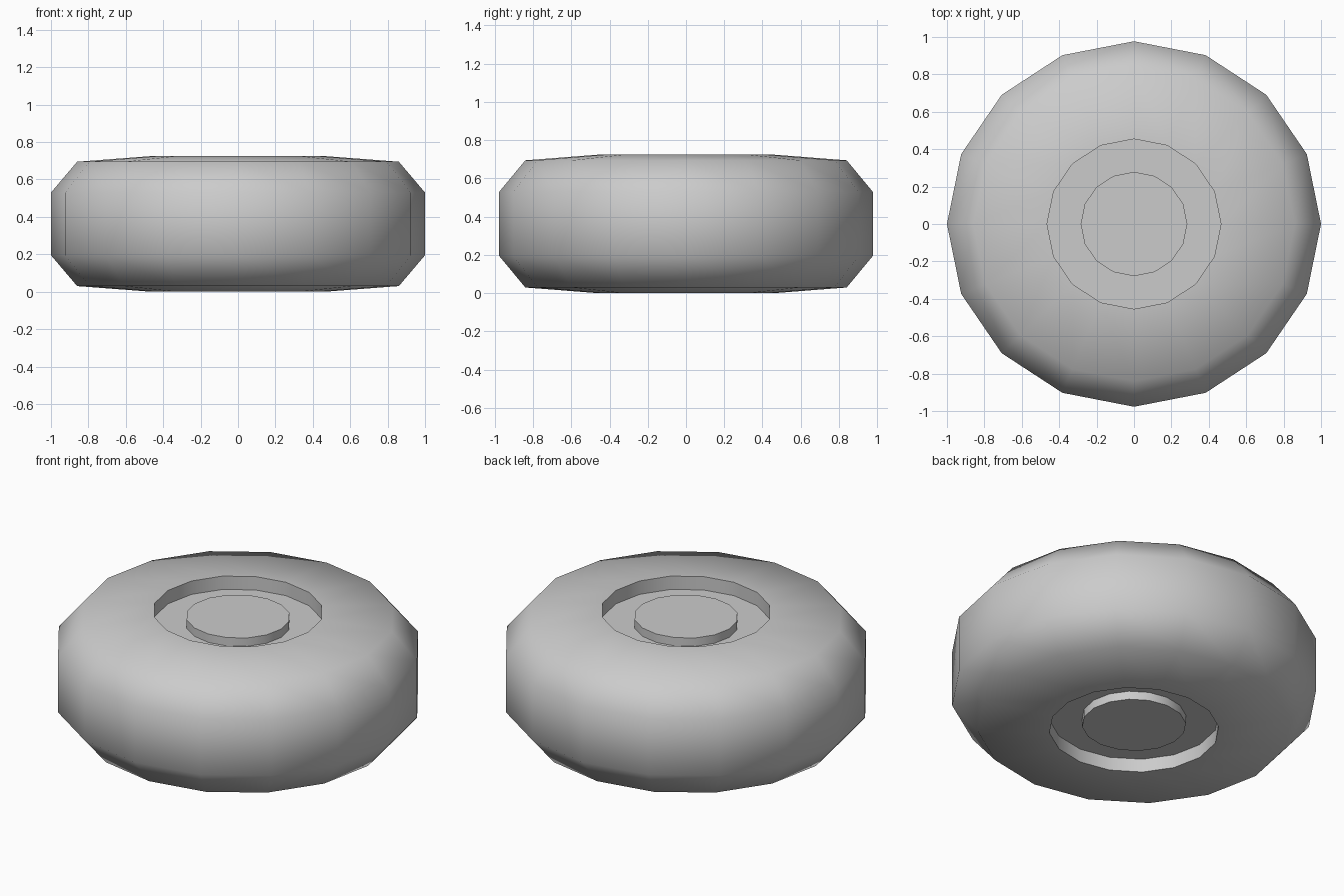
import bpy, bmesh, math

if "Cube" in bpy.data.objects:
    bpy.data.objects.remove(bpy.data.objects["Cube"])

SIDES = 16
Y_SCALE = 0.977      # the wheel is very slightly oval
MID = 0.3625         # half of the height


def lathe(name, upper):
    """Spin an upper half profile (radius, z), mirrored about mid height."""
    profile = upper + [(r, 2 * MID - z) for r, z in reversed(upper)]
    bm = bmesh.new()
    rings = []
    for r, z in profile:
        rings.append([bm.verts.new((r * math.cos(i * math.tau / SIDES),
                                    r * math.sin(i * math.tau / SIDES) * Y_SCALE, z))
                      for i in range(SIDES)])
    return bm, rings


def finish(name, bm, rings, cap):
    for a, b in zip(rings, rings[1:]):
        for i in range(SIDES):
            j = (i + 1) % SIDES
            bm.faces.new((a[i], b[i], b[j], a[j]))
    if cap:
        bm.faces.new(rings[0])
        bm.faces.new(rings[-1])
    bmesh.ops.recalc_face_normals(bm, faces=bm.faces)
    mesh = bpy.data.meshes.new(name)
    bm.to_mesh(mesh)
    bm.free()
    obj = bpy.data.objects.new(name, mesh)
    bpy.context.collection.objects.link(obj)
    bpy.ops.object.select_all(action='DESELECT')
    obj.select_set(True)
    bpy.context.view_layer.objects.active = obj
    bpy.ops.object.shade_smooth_by_angle(angle=math.radians(60))
    return obj


# Tyre: bevelled tread, sloping sidewalls, recessed centre on both sides with a closed inner wall
bm, rings = lathe("tyre", [(0.465, 0.645), (0.465, 0.725), (0.86, 0.695), (1.0, 0.53)])
finish("tyre", bm, rings, False)

# Hub: recess floor with a raised disc on both sides
bm, rings = lathe("hub", [(0.285, 0.695), (0.285, 0.645), (0.465, 0.645)])
# the outer edge meets the tyre wall, so only the two floors and discs are kept
finish("hub", bm, rings, True)
hub = bpy.data.objects["hub"]
bm = bmesh.new()
bm.from_mesh(hub.data)
hidden = [f for f in bm.faces if f.normal.z ** 2 < 0.1 and abs(f.calc_center_median().z - MID) < 0.01]
bmesh.ops.delete(bm, geom=hidden, context='FACES_ONLY')
bm.to_mesh(hub.data)
bm.free()
